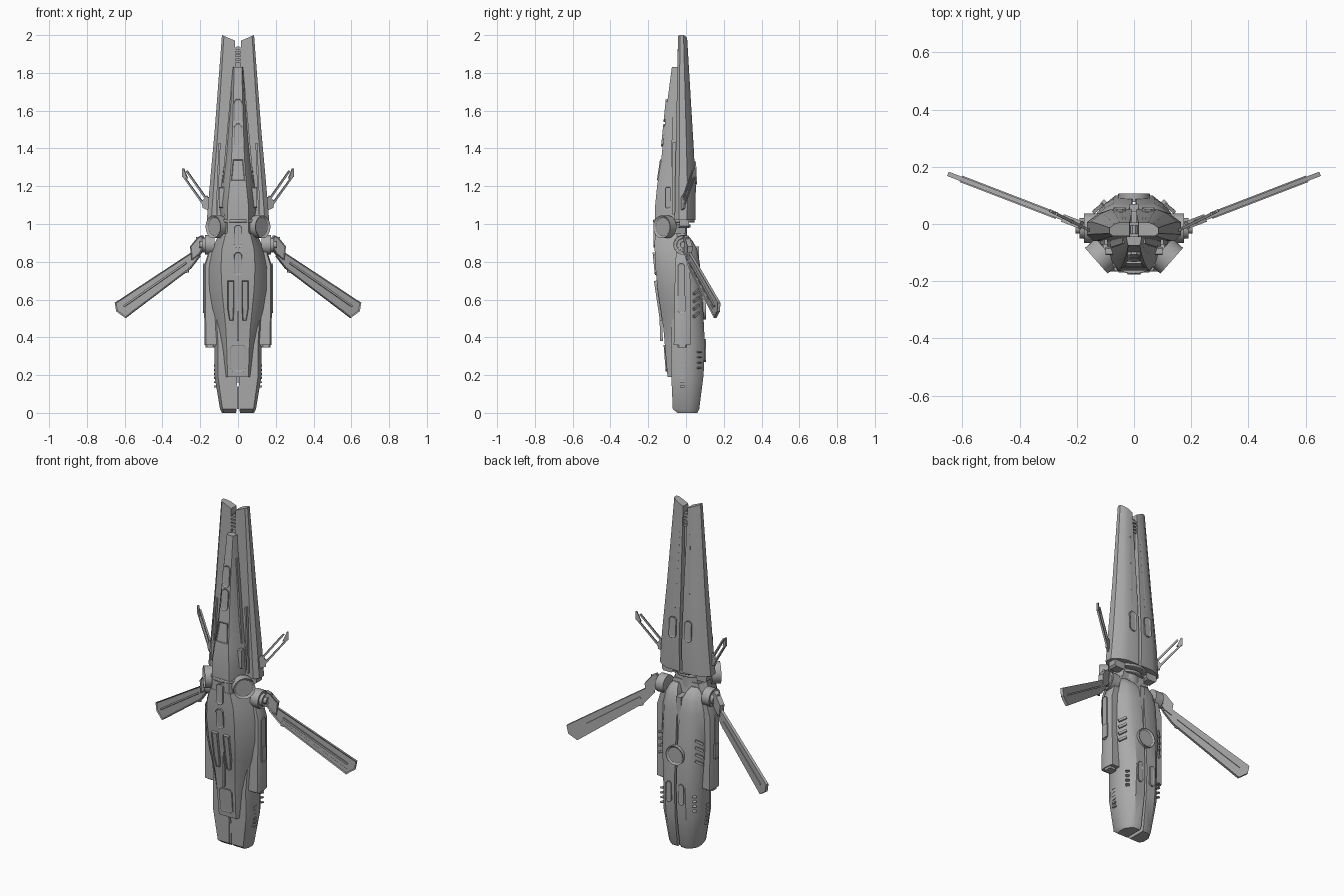
import bpy, bmesh, math
from mathutils import Matrix, Vector

if "Cube" in bpy.data.objects:
    bpy.data.objects.remove(bpy.data.objects["Cube"], do_unlink=True)

GREY = (0.4, 0.4, 0.4, 1)
hull_grey = bpy.data.materials.new("hull_grey")
hull_grey.use_nodes = True
hull_grey.diffuse_color = GREY
hull_grey.node_tree.nodes["Principled BSDF"].inputs["Base Color"].default_value = GREY

X, Y, Z = Vector((1, 0, 0)), Vector((0, 1, 0)), Vector((0, 0, 1))


def finish(name, bm, mirror=False, bevel=0, angle=30):
    bmesh.ops.recalc_face_normals(bm, faces=bm.faces)
    mesh = bpy.data.meshes.new(name)
    bm.to_mesh(mesh)
    bm.free()
    ob = bpy.data.objects.new(name, mesh)
    bpy.context.collection.objects.link(ob)
    mesh.materials.append(hull_grey)
    if bevel:
        mod = ob.modifiers.new("bevel", "BEVEL")
        mod.width, mod.segments = bevel, 2
    if mirror:
        mod = ob.modifiers.new("mirror", "MIRROR")
        mod.use_mirror_merge = False
    bpy.ops.object.select_all(action="DESELECT")
    ob.select_set(True)
    bpy.context.view_layer.objects.active = ob
    bpy.ops.object.shade_smooth_by_angle(angle=math.radians(angle))
    return ob


def loft(name, rings, **kw):
    """Skin a stack of equal-length rings and cap both ends."""
    bm = bmesh.new()
    rows = [[bm.verts.new(p) for p in ring] for ring in rings]
    n = len(rows[0])
    for a, b in zip(rows, rows[1:]):
        for i in range(n):
            j = (i + 1) % n
            bm.faces.new((a[i], a[j], b[j], b[i]))
    bm.faces.new(rows[0])
    bm.faces.new(rows[-1])
    return finish(name, bm, **kw)


def prism(name, outline, depth, origin, u=X, v=Z, inset=0, **kw):
    """Extrude a flat outline both ways along u x v, with an optional sunk face."""
    origin, u, v = Vector(origin), Vector(u), Vector(v)
    n = u.cross(v).normalized() * depth / 2
    bm = bmesh.new()
    low, top = ([bm.verts.new(origin + u * a + v * b + n * s) for a, b in outline]
                for s in (-1, 1))
    for i in range(len(low)):
        j = (i + 1) % len(low)
        bm.faces.new((low[i], low[j], top[j], top[i]))
    bm.faces.new(low)
    lid = bm.faces.new(top)
    bmesh.ops.recalc_face_normals(bm, faces=bm.faces)
    if inset:
        bmesh.ops.inset_region(bm, faces=[lid], thickness=inset, depth=-inset * 0.7)
    return finish(name, bm, **kw)


def rect(w, h, cut=0):
    """Rectangle outline of half sizes w and h with cut corners."""
    if not cut:
        return [(-w, -h), (w, -h), (w, h), (-w, h)]
    return [(-w + cut, -h), (w - cut, -h), (w, -h + cut), (w, h - cut),
            (w - cut, h), (-w + cut, h), (-w, h - cut), (-w, -h + cut)]


def circle(r, n=32):
    return [(r * math.cos(math.tau * i / n), r * math.sin(math.tau * i / n)) for i in range(n)]


def full(z, w, front, back, flat):
    """Symmetric hull ring with a flat front and sloping cheeks."""
    mid = front * 0.3 + back * 0.7
    return [(-flat, front, z), (flat, front, z), ((flat + w) / 2, front * 0.7 + mid * 0.3, z),
            (w, mid, z), (w * 0.8, back, z), (-w * 0.8, back, z), (-w, mid, z),
            (-(flat + w) / 2, front * 0.7 + mid * 0.3, z)]


def half(z, inner, outer, front, back, shape=(0.85, 0.5)):
    """Ring for one side of a mirrored part; shape sets the front and back chamfers."""
    a, b = (inner + (outer - inner) * s for s in shape)
    d = back - front
    return [(inner, front, z), (a, front, z), (outer, front + d * 0.2, z),
            (outer, front + d * 0.6, z), (b + (outer - b) * 0.5, front + d * 0.87, z),
            (b, back, z), (inner, back, z)]


# Twin upper blades, slanted at the tip
blade = [half(*s) for s in (
    (1.02, 0.008, 0.165, -0.06, 0.05), (1.2, 0.008, 0.15, -0.058, 0.052),
    (1.5, 0.009, 0.123, -0.052, 0.035), (1.98, 0.015, 0.085, -0.042, 0.006))]
blade[-1] = [(x, y, 1.97 + (x - 0.015) * 0.43) for x, y, z in blade[-1]]
loft("upper_blade", blade, mirror=True)

# Front cowl running up between the blades
loft("front_cowl", [full(*s) for s in (
    (0.88, 0.1, -0.163, -0.01, 0.06), (1.0, 0.085, -0.163, 0.0, 0.055),
    (1.1, 0.098, -0.163, -0.02, 0.055), (1.2, 0.088, -0.153, -0.02, 0.045),
    (1.35, 0.07, -0.13, -0.02, 0.034), (1.6, 0.048, -0.105, -0.02, 0.026),
    (1.83, 0.028, -0.075, -0.02, 0.02))])

# Rounded front hull
loft("front_hull", [full(*s) for s in (
    (0.19, 0.07, -0.098, -0.02, 0.055), (0.36, 0.1, -0.112, 0.0, 0.06),
    (0.45, 0.125, -0.12, 0.02, 0.065), (0.55, 0.152, -0.135, 0.02, 0.075),
    (0.65, 0.165, -0.15, 0.02, 0.085), (0.77, 0.162, -0.162, 0.02, 0.09),
    (0.87, 0.135, -0.166, 0.01, 0.085), (0.95, 0.1, -0.165, 0.0, 0.065))], angle=35)

# Split rear hull with rounded shoulders
loft("rear_hull", [half(*s) for s in (
    (0, 0.01, 0.085, -0.045, 0.06), (0.02, 0.008, 0.095, -0.07, 0.07),
    (0.2, 0.006, 0.125, -0.078, 0.093), (0.36, 0.006, 0.123, -0.08, 0.1),
    (0.6, 0.006, 0.14, -0.07, 0.088), (0.8, 0.008, 0.135, -0.06, 0.072),
    (0.87, 0.015, 0.12, -0.05, 0.058), (0.91, 0.03, 0.1, -0.04, 0.035),
    (0.93, 0.04, 0.085, -0.02, 0.01))], mirror=True, angle=35)
prism("rear_keel", rect(0.015, 0.36), 0.08, (0, 0.03, 0.52))
prism("rear_disc", circle(0.055), 0.03, (0, 0.092, 0.55), -X, inset=0.01)
prism("tail_nozzle", rect(0.03, 0.035, 0.01), 0.012, (0.048, 0, 0.006), X, Y, mirror=True)
prism("keel_comb", rect(0.005, 0.06), 0.02, (0, -0.06, 0.08))

# Side pods and their nozzles
loft("side_pod", [half(*s, shape=(0.9, 0.9)) for s in (
    (0.36, 0.1, 0.178, -0.065, 0.025), (0.78, 0.1, 0.18, -0.058, 0.022),
    (0.87, 0.1, 0.15, -0.05, 0.02))], mirror=True)
prism("pod_nozzle", rect(0.024, 0.025, 0.008), 0.02, (0.148, -0.02, 0.357), X, Y, mirror=True)
prism("pod_panel", rect(0.018, 0.13, 0.01), 0.01, (0.179, -0.025, 0.66), Y, Z, inset=0.004, mirror=True)
prism("pod_box", rect(0.02, 0.04), 0.016, (0.178, -0.022, 0.58), Y, Z, mirror=True)

# Neck joint with ring collars between the two halves
prism("neck_core", circle(0.075), 0.2, (0, -0.07, 0.98), X, Y)
for i, r in enumerate((0.07, 0.09, 0.11)):
    ring = prism(f"neck_ring_{i}", circle(r), 0.016, (0, -0.065, 0.965 + i * 0.025), X, Y, bevel=0.004)
prism("blade_bracket", rect(0.035, 0.03, 0.01), 0.05, (0.11, -0.01, 1.01), mirror=True)

# Angled shoulder discs
prism("shoulder_disc", circle(0.06), 0.05, (0.113, -0.112, 0.985), (0.66, 0.75, 0), Z,
      inset=0.012, mirror=True)

# Wing hinges
for r, x, d in ((0.052, 0.15, 0.05), (0.036, 0.175, 0.03), (0.018, 0.19, 0.03)):
    prism("wing_hinge", circle(r, 24), d, (x, -0.015, 0.89), Y, Z, inset=0.006, mirror=True)

# Swept wings: plan coordinates are x and z, sheared backwards
WING, SWEEP = (0, -0.075, 0), (1, 0.385, 0)
prism("wing", [(0.225, 0.863), (0.65, 0.583), (0.642, 0.537), (0.595, 0.503), (0.25, 0.765),
               (0.2, 0.83)], 0.016, WING, SWEEP, inset=0.007, mirror=True)
prism("wing_rib", [(0.27, 0.79), (0.6, 0.56), (0.605, 0.568), (0.275, 0.798)], 0.024,
      WING, SWEEP, mirror=True)
prism("wing_flap", [(0.26, 0.745), (0.29, 0.737), (0.595, 0.512), (0.605, 0.53), (0.26, 0.78)],
      0.008, WING, SWEEP, mirror=True)
prism("wing_arm", [(0.165, 0.9), (0.19, 0.94), (0.21, 0.93), (0.25, 0.88), (0.24, 0.81),
                   (0.2, 0.84)], 0.028, WING, SWEEP, inset=0.006, mirror=True)
prism("wing_link", [(0.16, 0.85), (0.17, 0.92), (0.22, 0.93), (0.2, 0.85)], 0.012,
      WING, SWEEP, mirror=True)

# Open-frame antennas
AERIAL, LEAN = (0, -0.1, 0), (1, 0.5, 0)
bars = {"outer": [(0.185, 1.1), (0.295, 1.255), (0.295, 1.268), (0.18, 1.11)],
        "inner": [(0.16, 1.13), (0.168, 1.125), (0.275, 1.278), (0.268, 1.283)],
        "tip": [(0.266, 1.24), (0.295, 1.25), (0.294, 1.295), (0.287, 1.295)],
        "root": [(0.15, 1.07), (0.185, 1.085), (0.19, 1.12), (0.165, 1.15), (0.15, 1.13)]}
for part, outline in bars.items():
    prism("antenna_" + part, outline, 0.01, AERIAL, LEAN, mirror=True)

# Raised capsules along the front centre line
for z, y, tilt in ((1.6, -0.105, 0.1), (1.47, -0.118, 0.1), (0.935, -0.165, 0), (0.79, -0.163, -0.1)):
    prism("front_capsule", rect(0.022, 0.06, 0.013), 0.016, (0, y, z), X, (0, tilt, 1), inset=0.006)
prism("cowl_hatch", [(-0.036, -0.055), (0.036, -0.055), (0.026, 0.055), (-0.026, 0.055)], 0.014,
      (0, -0.139, 1.285), X, (0, 0.15, 1), inset=0.005)

# Chest plates and probe
prism("chest_plate", [(0.02, 0.1), (0.055, 0.1), (0.055, -0.05), (0.045, -0.11), (0.025, -0.11),
                      (0.02, -0.04)], 0.024, (0, -0.143, 0.6), X, (0, -0.15, 1), inset=0.005, mirror=True)
prism("probe", rect(0.006, 0.15), 0.014, (0, -0.134, 0.53), X, (0, -0.03, 1))
prism("chin_plate", rect(0.04, 0.07, 0.012), 0.012, (0, -0.107, 0.29), X, (0, -0.08, 1), inset=0.004)

# Blade trim: front rails, side boxes, rear capsules, rear ridges
prism("blade_rail", rect(0.005, 0.19), 0.02, (0.105, -0.062, 1.24), (1, 0, 0.03), (-0.04, 0, 1), mirror=True)
prism("cowl_rail", rect(0.005, 0.24), 0.03, (0.056, -0.06, 1.46), X, (-0.09, 0.03, 1), mirror=True)
prism("cowl_box", rect(0.014, 0.055, 0.005), 0.03, (0.085, -0.095, 1.14), Y, Z, inset=0.004, mirror=True)
prism("rear_capsule", rect(0.022, 0.06, 0.012), 0.016, (0.05, 0.048, 1.27), -X, (0, -0.05, 1),
      inset=0.006, mirror=True)
prism("rear_ridge", rect(0.006, 0.22), 0.014, (0.04, 0.022, 1.6), -X, (-0.03, -0.06, 1), mirror=True)

# Ribbed spar between the blade tips
prism("tip_spar", rect(0.012, 0.2, 0.006), 0.03, (0, -0.02, 1.74))
for i in range(4):
    prism("tip_rib", rect(0.014, 0.006), 0.05, (0, -0.02, 1.86 + i * 0.02))

# Tail details: capsules, side combs, spiked vents, slanted slats
prism("tail_capsule", rect(0.016, 0.06, 0.01), 0.014, (0.04, 0.098, 0.33), -X, Z, inset=0.005, mirror=True)
for i in range(6):
    prism("side_comb", rect(0.012, 0.005), 0.02, (0.116, -0.02, 0.14 + i * 0.022), Y, Z, mirror=True)
for i in range(4):
    prism("vent_spike", [(0, 0), (0.035, 0.008), (0, 0.016)], 0.02, (0.088, 0.055, 0.23 + i * 0.028),
          (0.7, 0.7, 0), Z, mirror=True)
    prism("hull_slat", rect(0.022, 0.006), 0.012, (0.125, 0.055, 0.52 + i * 0.04),
          (-0.75, 0.6, 0.5), (0.3, -0.3, 1), mirror=True)
